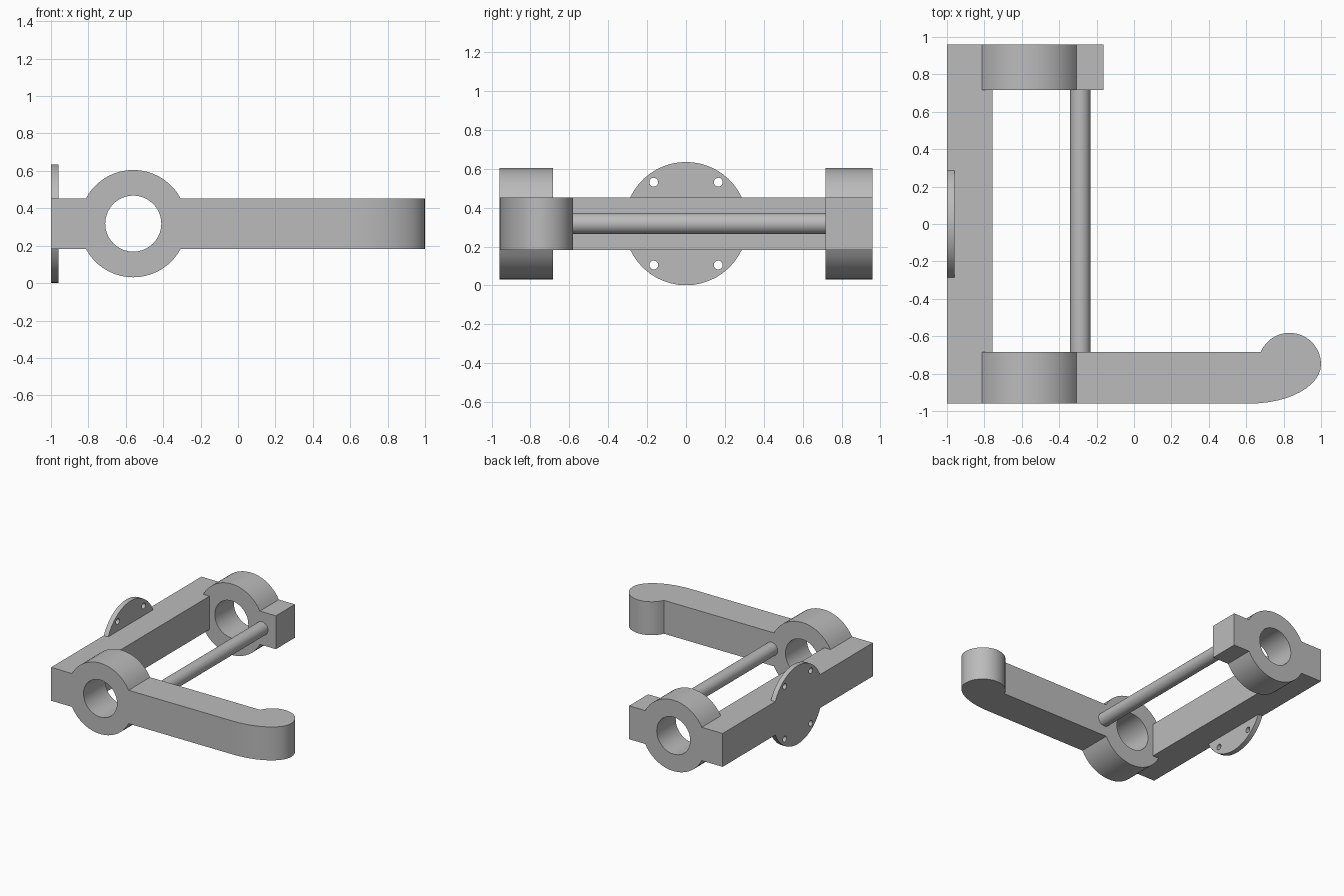
import bpy
import bmesh
from math import sin, cos, pi, asin, radians
from mathutils import Matrix, Vector

if "Cube" in bpy.data.objects:
    bpy.data.objects.remove(bpy.data.objects["Cube"], do_unlink=True)

GREY = (0.5, 0.5, 0.5, 1)
metal = bpy.data.materials.new("plain grey")
metal.use_nodes = True
metal.diffuse_color = GREY
metal.node_tree.nodes["Principled BSDF"].inputs["Base Color"].default_value = GREY

# Shared measurements
MID_Z, HALF = 0.318, 0.135
BOTTOM, TOP = MID_Z - HALF, MID_Z + HALF
FRONT, BACK = -0.96, 0.96
FRONT_IN, BACK_IN = -0.685, 0.717
RING_X, RING_R, HOLE_R = -0.56, 0.287, 0.15


def arc(cx, cy, rx, ry, start, end, steps):
    """Points along an elliptical arc, both ends included."""
    angles = [start + (end - start) * i / steps for i in range(steps + 1)]
    return [(cx + rx * cos(a), cy + ry * sin(a)) for a in angles]


def circle(cx, cy, r, steps):
    return arc(cx, cy, r, r, 0, 2 * pi, steps)[:-1]


def prism(name, loops, axis, low, high):
    """Fill an outline with optional holes and extrude it along an axis."""
    def place(u, v):
        return {"x": (low, u, v), "y": (u, low, v), "z": (u, v, low)}[axis]

    bm = bmesh.new()
    edges = []
    for loop in loops:
        verts = [bm.verts.new(place(u, v)) for u, v in loop]
        edges += [bm.edges.new((verts[i - 1], verts[i])) for i in range(len(verts))]
    bmesh.ops.triangle_fill(bm, edges=edges, use_beauty=True)
    grown = bmesh.ops.extrude_face_region(bm, geom=bm.faces[:], use_keep_orig=True)
    shift = Vector([(high - low) * (axis == a) for a in "xyz"])
    moved = [g for g in grown["geom"] if isinstance(g, bmesh.types.BMVert)]
    bmesh.ops.translate(bm, verts=moved, vec=shift)
    bmesh.ops.recalc_face_normals(bm, faces=bm.faces[:])
    return finish(name, bm)


def finish(name, bm):
    mesh = bpy.data.meshes.new(name)
    bm.to_mesh(mesh)
    bm.free()
    mesh.materials.append(metal)
    obj = bpy.data.objects.new(name, mesh)
    bpy.context.collection.objects.link(obj)
    bpy.ops.object.select_all(action="DESELECT")
    obj.select_set(True)
    bpy.context.view_layer.objects.active = obj
    bpy.ops.object.shade_smooth_by_angle(angle=radians(30))
    return obj


def housing(name, right_end, y0, y1):
    """Bar with a bored ring bulging above and below it."""
    a = asin(HALF / RING_R)
    outline = [(right_end, BOTTOM), (right_end, TOP)]
    outline += arc(RING_X, MID_Z, RING_R, RING_R, a, pi - a, 18)
    outline += [(-1, TOP), (-1, BOTTOM)]
    outline += arc(RING_X, MID_Z, RING_R, RING_R, pi + a, 2 * pi - a, 18)
    prism(name, [outline, circle(RING_X, MID_Z, HOLE_R, 40)], "y", y0, y1)


# Ring housings; the front one continues into the long arm
GRIP_X = 0.62
housing("front_housing_arm", GRIP_X, FRONT, FRONT_IN)
housing("back_housing", -0.163, BACK_IN, BACK)

# Rounded bulb at the end of the arm
bulb_y, bulb_r = -0.75, 0.168
start = pi - asin((FRONT_IN - bulb_y) / bulb_r)
grip = [(GRIP_X, FRONT_IN)]
grip += arc(1 - bulb_r, bulb_y, bulb_r, bulb_r, start, 0, 16)
grip += arc(GRIP_X, bulb_y, 1 - GRIP_X, bulb_y - FRONT, 0, -pi / 2, 12)[1:]
prism("arm_end", [grip], "z", BOTTOM, TOP)

# Side bar joining the housings
side = [(-1, FRONT_IN), (-0.757, FRONT_IN), (-0.757, BACK_IN), (-1, BACK_IN)]
prism("side_bar", [side], "z", BOTTOM, TOP)

# Round mounting flange: drilled segments above and below the side bar
FLANGE_R = 0.317
cut = asin(HALF / FLANGE_R)
for name, sign in (("upper_flange", 1), ("lower_flange", -1)):
    segment = arc(0, MID_Z, FLANGE_R, sign * FLANGE_R, cut, pi - cut, 18)
    holes = [circle(y, MID_Z + sign * 0.213, 0.023, 16) for y in (-0.166, 0.166)]
    prism(name, [segment] + holes, "x", -1, -0.96)

# Slim rod between the housings
prism("cross_rod", [circle(-0.287, MID_Z, 0.054, 32)], "y", FRONT_IN, BACK_IN)
